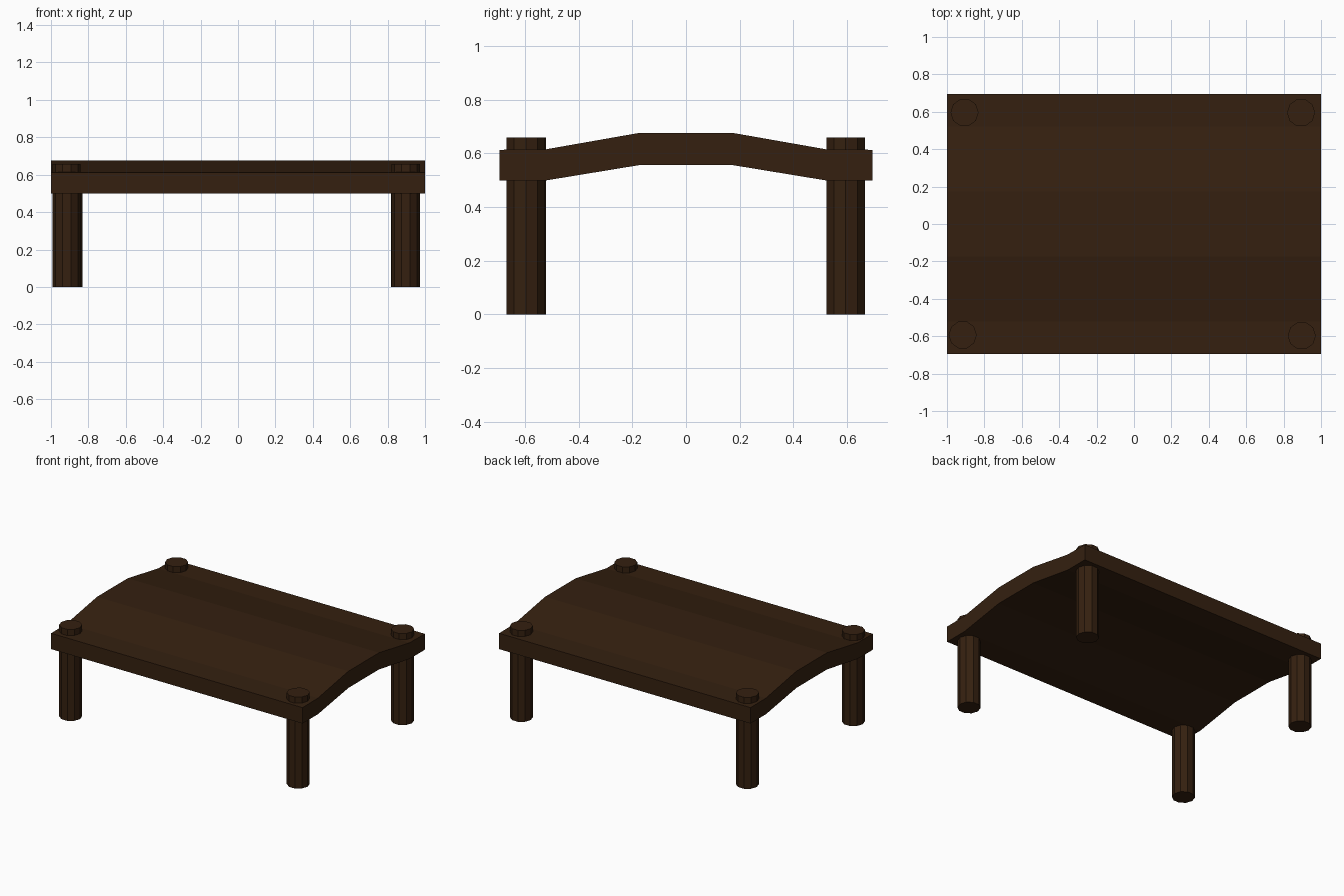
import bpy, bmesh, math

if "Cube" in bpy.data.objects:
    bpy.data.objects.remove(bpy.data.objects["Cube"])

wood = bpy.data.materials.new("dark_wood")
wood.diffuse_color = (0.035, 0.0145, 0.005, 1)
wood.use_nodes = True
wood.node_tree.nodes["Principled BSDF"].inputs["Base Color"].default_value = wood.diffuse_color


def add_prism(name, outline, direction):
    """Extrude a closed outline along a direction into a flat-shaded solid."""
    bm = bmesh.new()
    face = bm.faces.new([bm.verts.new(p) for p in outline])
    ext = bmesh.ops.extrude_face_region(bm, geom=[face])
    verts = [g for g in ext["geom"] if isinstance(g, bmesh.types.BMVert)]
    bmesh.ops.translate(bm, verts=verts, vec=direction)
    bmesh.ops.recalc_face_normals(bm, faces=bm.faces[:])
    mesh = bpy.data.meshes.new(name)
    bm.to_mesh(mesh)
    bm.free()
    mesh.materials.append(wood)
    obj = bpy.data.objects.new(name, mesh)
    bpy.context.collection.objects.link(obj)
    return obj


# Arched deck: one profile in y/z, swept along x
top = [(0.695, 0.613), (0.521, 0.615), (0.174, 0.676)]
bottom = [(0.174, 0.556), (0.521, 0.499), (0.695, 0.499)]
half = top[::-1] + bottom[::-1]
profile = half + [(-y, z) for y, z in half[::-1]]
add_prism("deck", [(-1, y, z) for y, z in profile], (2, 0, 0))

# Ten-sided posts poking through the deck corners, placed slightly unevenly
R, SIDES, HEIGHT = 0.075, 10, 0.658
posts = {
    "front_left_post": (-0.916, -0.593),
    "front_right_post": (0.897, -0.597),
    "back_left_post": (-0.906, 0.596),
    "back_right_post": (0.893, 0.595),
}
for name, (px, py) in posts.items():
    ring = [(px + R * math.cos(i * math.tau / SIDES),
             py + R * math.sin(i * math.tau / SIDES), 0) for i in range(SIDES)]
    add_prism(name, ring, (0, 0, HEIGHT))
